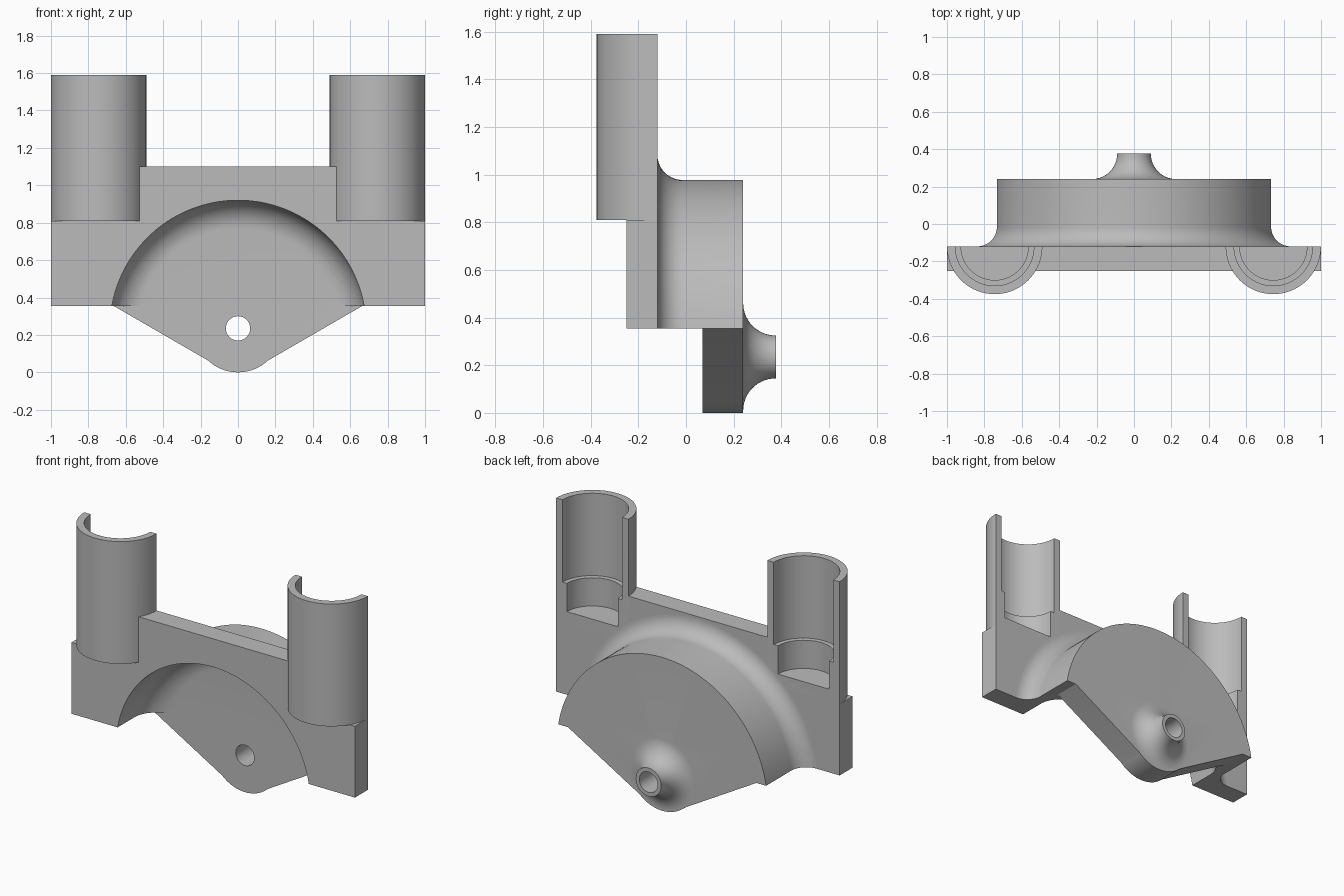
import bpy, bmesh, math
from mathutils import Vector, Matrix

cube = bpy.data.objects.get("Cube")
if cube:
    bpy.data.objects.remove(cube, do_unlink=True)

grey = bpy.data.materials.new("plain grey")
grey.use_nodes = True
grey.diffuse_color = (0.5, 0.5, 0.5, 1)
grey.node_tree.nodes["Principled BSDF"].inputs["Base Color"].default_value = (0.5, 0.5, 0.5, 1)

AXIS_Z = 0.235      # height of the shared dome, boss and hole axis
CUT_Z = 0.355       # lower edge of plate and dome
BACK = -0.12        # rear face of plate and half tubes


def finish(name, bm):
    bmesh.ops.remove_doubles(bm, verts=bm.verts, dist=1e-5)
    bmesh.ops.recalc_face_normals(bm, faces=bm.faces)
    me = bpy.data.meshes.new(name)
    bm.to_mesh(me)
    bm.free()
    me.materials.append(grey)
    ob = bpy.data.objects.new(name, me)
    bpy.context.collection.objects.link(ob)
    return ob


def prism(name, points, lo, hi, axis):
    """Extrude an outline: (x, z) along y, or (x, y) along z."""
    bm = bmesh.new()
    place = (lambda a, b: (a, lo, b)) if axis == "y" else (lambda a, b: (a, b, lo))
    face = bm.faces.new([bm.verts.new(place(a, b)) for a, b in points])
    new = bmesh.ops.extrude_face_region(bm, geom=[face])["geom"]
    move = Vector((0, hi - lo, 0)) if axis == "y" else Vector((0, 0, hi - lo))
    bmesh.ops.translate(bm, verts=[v for v in new if isinstance(v, bmesh.types.BMVert)], vec=move)
    return finish(name, bm)


def lathe(name, profile, steps=128):
    """Spin an (r, y) profile about the front-to-back axis."""
    bm = bmesh.new()
    verts = [bm.verts.new((r, y, AXIS_Z)) for r, y in profile]
    edges = [bm.edges.new(p) for p in zip(verts, verts[1:])]
    bmesh.ops.spin(bm, geom=verts + edges, cent=(0, 0, AXIS_Z), axis=(0, 1, 0),
                   angle=math.tau, steps=steps)
    return finish(name, bm)


def arc(cx, cy, r, a0, a1, n=14):
    angles = [math.radians(a0 + (a1 - a0) * i / n) for i in range(n + 1)]
    return [(cx + r * math.cos(a), cy + r * math.sin(a)) for a in angles]


def combine(body, other, operation):
    mod = body.modifiers.new(other.name, "BOOLEAN")
    mod.object, mod.operation, mod.solver = other, operation, "EXACT"
    bpy.context.view_layer.objects.active = body
    bpy.ops.object.modifier_apply(modifier=mod.name)
    bpy.data.objects.remove(other, do_unlink=True)


# Dome with a flared fillet where it meets the plate
body = lathe("bracket_body", [(0, -0.15), (0.848, -0.15)]
             + arc(0.848, -0.015, 0.105, 270, 180) + [(0.743, 0.24), (0, 0.24)])
combine(body, prism("trim", [(-1.2, -1), (1.2, -1), (1.2, CUT_Z), (-1.2, CUT_Z)], -0.5, 0.5, "y"),
        "DIFFERENCE")

# Mounting plate, lower at its outer ends
half = [(1, CUT_Z), (1, 0.81), (0.745, 0.81), (0.745, 1.10)]
combine(body, prism("plate", half + [(-x, z) for x, z in reversed(half)], -0.25, BACK, "y"), "UNION")

# Half tubes with a stepped bore open to the rear
for s in (-1, 1):
    def half_round(r, back):
        pts = arc(s * 0.745, BACK, r, 180, 360, 40)
        return pts + ([(pts[-1][0], back), (pts[0][0], back)] if back > BACK else [])
    combine(body, prism("tube", half_round(0.255, BACK), 0.81, 1.59, "z"), "UNION")
    combine(body, prism("narrow_bore", half_round(0.18, BACK + 0.02), 0.885, 1.7, "z"), "DIFFERENCE")
    combine(body, prism("wide_bore", half_round(0.21, BACK + 0.02), 1.065, 1.7, "z"), "DIFFERENCE")

# Rounded hollow in the front
combine(body, lathe("hollow", [(0, -0.4), (0.685, -0.4)]
                    + arc(0.535, -0.08, 0.15, 0, 90) + [(0, 0.07)]), "DIFFERENCE")

# Wedge hanging below the dome, rounded at its tip
tip = arc(0, AXIS_Z, 0.235, 227, 313, 24)
combine(body, prism("wedge", tip + [(0.665, CUT_Z), (0.45, 0.45), (-0.45, 0.45), (-0.665, CUT_Z)],
                    0.07, 0.24, "y"), "UNION")

# Flared boss on the rear and the hole through it
combine(body, lathe("boss", [(0, 0.2), (0.226, 0.2)]
                    + arc(0.226, 0.376, 0.136, 270, 180) + [(0.09, 0.378), (0, 0.378)], 64), "UNION")
combine(body, lathe("hole", [(0, -0.1), (0.065, -0.1), (0.065, 0.6), (0, 0.6)], 48), "DIFFERENCE")

bpy.ops.object.select_all(action="DESELECT")
body.select_set(True)
bpy.context.view_layer.objects.active = body
bpy.ops.object.shade_smooth_by_angle(angle=math.radians(25))
